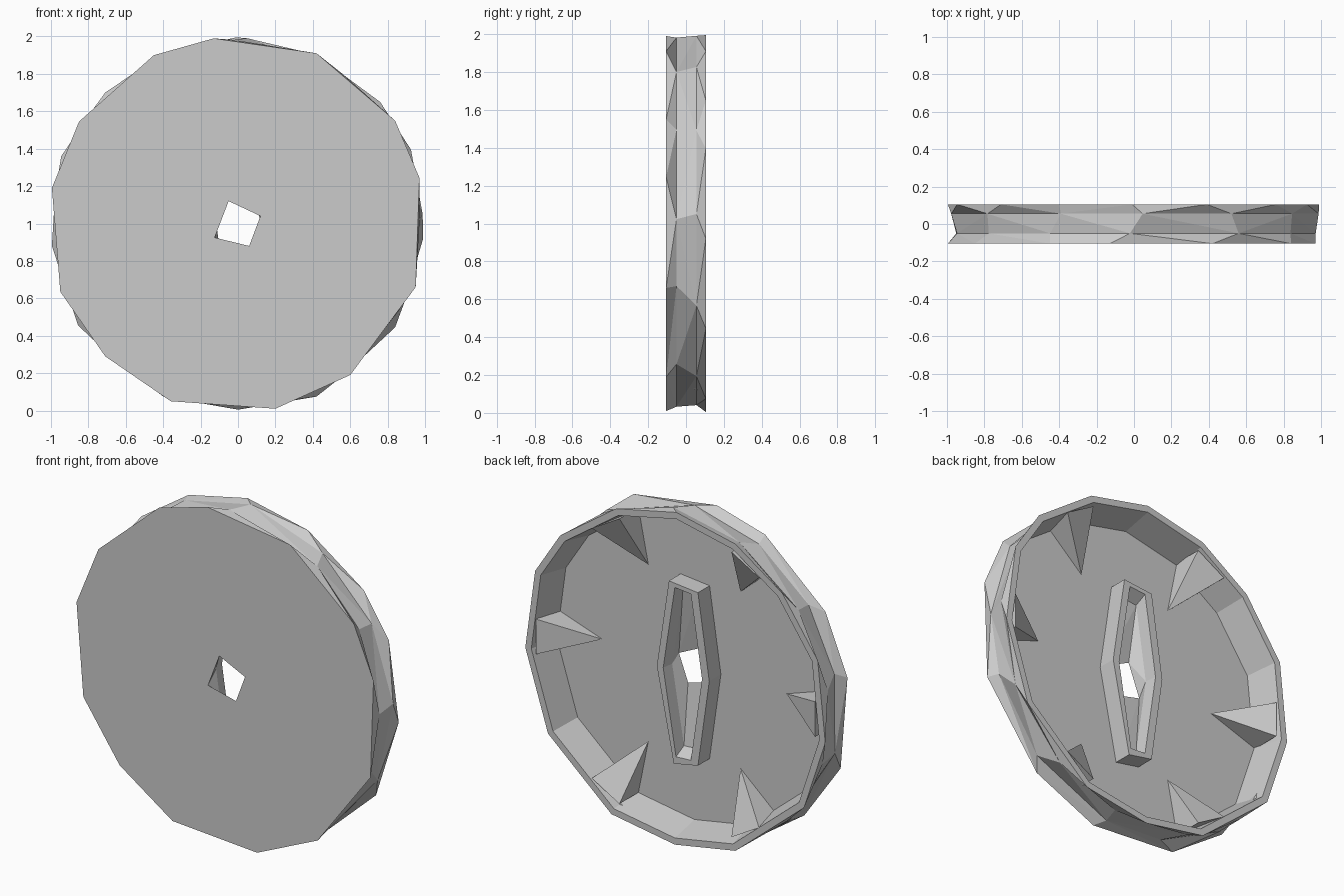
import bpy, bmesh, math, random
from mathutils import Vector

cube = bpy.data.objects.get("Cube")
if cube:
    bpy.data.objects.remove(cube, do_unlink=True)

random.seed(4)
FRONT, BACK, FLOOR, HUB_TOP = -0.105, 0.105, -0.08, 0.03

grey = bpy.data.materials.new("stone_grey")
grey.use_nodes = True
grey.diffuse_color = (0.6, 0.6, 0.6, 1)
grey.node_tree.nodes["Principled BSDF"].inputs["Base Color"].default_value = (0.6, 0.6, 0.6, 1)


def turn(p):
    return math.atan2(p[1], p[0]) % math.tau


def ring(points, y, scale=1.0):
    """Loop of (x, height from axle) points at depth y, sorted around the axle."""
    return [Vector((x * scale, y, z * scale + 1)) for x, z in sorted(points, key=turn)]


def polar(degrees, radius):
    a = math.radians(degrees)
    return radius * math.cos(a), radius * math.sin(a)


def zip_rings(bm, a, b):
    """Join two loops of any vertex counts with a strip of triangles."""
    def angles(loop):
        t = [turn((v.co.x, v.co.z - 1)) for v in loop]
        return t + [t[0] + math.tau]
    ta, tb = angles(a), angles(b)
    i = j = 0
    while i < len(a) or j < len(b):
        p, q = a[i % len(a)], b[j % len(b)]
        if j == len(b) or (i < len(a) and ta[i + 1] <= tb[j + 1]):
            i += 1
            bm.faces.new((p, q, a[i % len(a)]))
        else:
            j += 1
            bm.faces.new((p, q, b[j % len(b)]))


def finish(bm, name):
    mesh = bpy.data.meshes.new(name)
    bm.to_mesh(mesh)
    bm.free()
    mesh.materials.append(grey)
    obj = bpy.data.objects.new(name, mesh)
    bpy.context.collection.objects.link(obj)
    return obj


def loft(name, rings):
    bm = bmesh.new()
    loops = [[bm.verts.new(p) for p in r] for r in rings]
    for a, b in zip(loops, loops[1:]):
        zip_rings(bm, a, b)
    return finish(bm, name)


# Irregular outlines: front face, back rim, axle hole, hub and its pocket
front = [(0.97, 0.245), (0.84, 0.55), (0.42, 0.91), (-0.13, 0.99), (-0.45, 0.9),
         (-0.85, 0.545), (-0.995, 0.19), (-0.95, -0.365), (-0.71, -0.71),
         (-0.36, -0.95), (0.2, -0.99), (0.6, -0.81), (0.95, -0.34)]
back = [(0.925, 0.395), (0.76, 0.65), (0.39, 0.91), (-0.01, 0.995), (-0.4, 0.91),
        (-0.71, 0.7), (-0.945, 0.36), (-0.995, -0.12), (-0.855, -0.545),
        (-0.4, -0.925), (0, -0.995), (0.42, -0.925), (0.84, -0.555), (0.99, -0.08)]
hole = [(0.12, 0.04), (-0.05, 0.12), (-0.125, -0.075), (0.06, -0.12)]
hub = [(0.172, 0), (0.092, 0.53), (-0.1, 0.51), (-0.175, 0), (-0.1, -0.525), (0.06, -0.555)]
pocket = [(0.13, 0), (0.053, 0.5), (-0.053, 0.49), (-0.127, 0), (-0.053, -0.505), (0.045, -0.51)]

# Rough hewn bands around the tread
steps = 13
band_front = [polar(k * 360 / steps + 4 + random.uniform(-5, 5), random.uniform(0.97, 0.985))
              for k in range(steps)]
band_back = [polar(k * 360 / steps + 0.5 + random.uniform(0, 4), random.uniform(0.975, 0.995))
             for k in range(steps)]

# Dished disc: front face, tread, thin rim, sloping inner wall and floor
loft("wheel_disc", [
    ring(hole, FRONT), ring(front, FRONT), ring(band_front, -0.05), ring(band_back, 0.055),
    ring(back, BACK), ring(back, BACK, 0.96), ring(back, FLOOR, 0.92), ring(hub, FLOOR)])

# Raised hub with a pocket that funnels into the axle hole
loft("hub", [
    ring(hub, FLOOR), ring(hub, HUB_TOP), ring(pocket, HUB_TOP),
    ring(pocket, -0.04, 0.92), ring(hole, FRONT)])

# Six pointed braces from the rim down to the floor
bm = bmesh.new()
for k in range(6):
    def corner(offset, radius, y):
        x, z = polar(k * 60 + offset, radius)
        return bm.verts.new((x, y, z + 1))
    tip = corner(0, 0.61, FLOOR)
    base = [corner(o, 0.93, y) for o, y in
            ((-6.5, FLOOR), (6.5, FLOOR), (6.5, 0.1), (-6.5, 0.1))]
    bm.faces.new(base)
    for n in range(4):
        bm.faces.new((base[n], base[(n + 1) % 4], tip))
bmesh.ops.recalc_face_normals(bm, faces=bm.faces)
finish(bm, "rim_braces")
